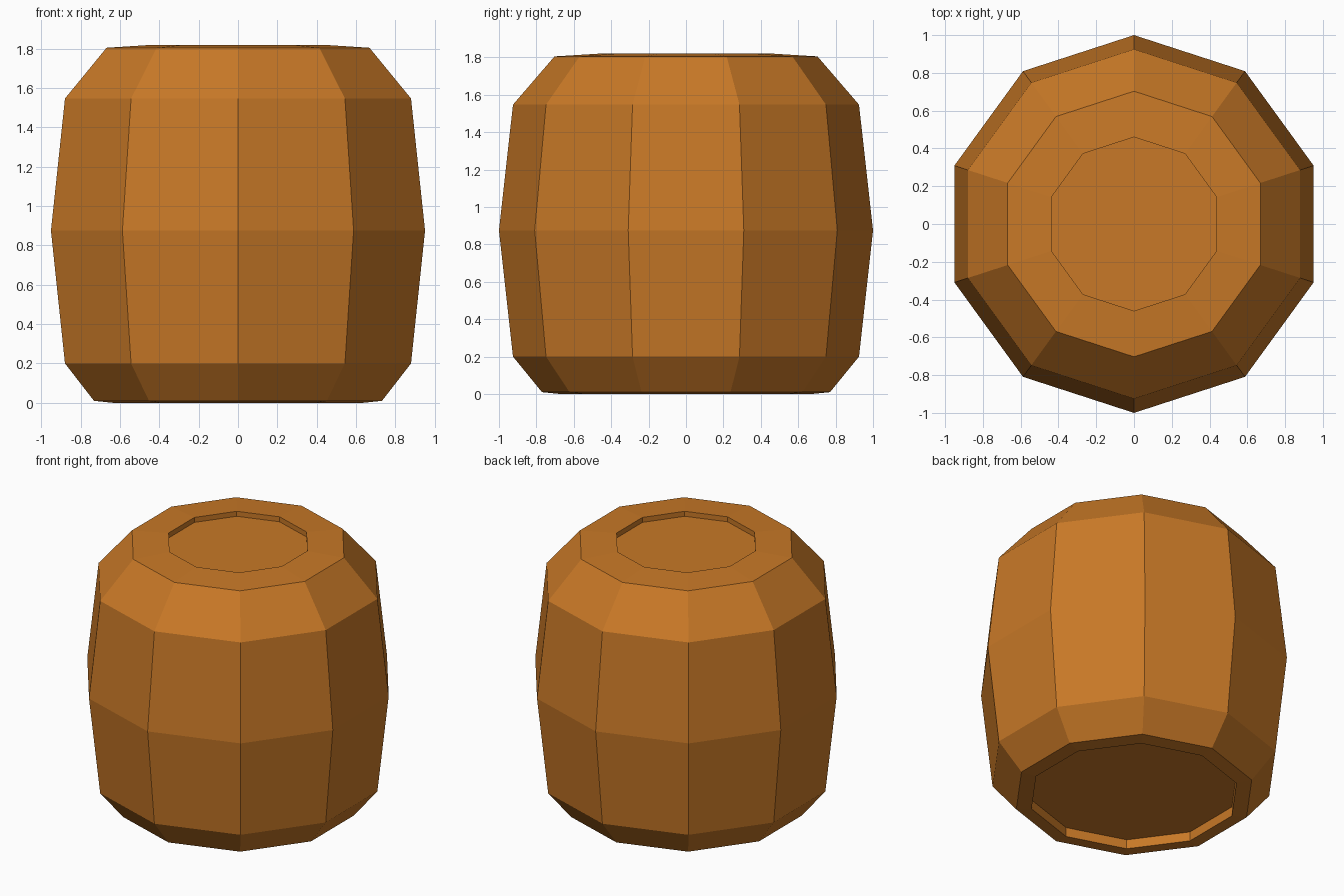
import bpy, bmesh
from math import pi, sin, cos

if "Cube" in bpy.data.objects:
    bpy.data.objects.remove(bpy.data.objects["Cube"])

SIDES = 10
# (radius, z) from the recessed base, up the outside, to the recessed lid
PROFILE = [(0.67, 0.065), (0.67, 0.0), (0.77, 0.01), (0.925, 0.2), (1.0, 0.875),
           (0.925, 1.547), (0.703, 1.805), (0.46, 1.82), (0.46, 1.785)]

# Barrel body: stacked decagon rings, corners pointing front and back
bm = bmesh.new()
rings = []
for r, z in PROFILE:
    angles = [pi / 2 + 2 * pi * i / SIDES for i in range(SIDES)]
    rings.append([bm.verts.new((r * cos(a), r * sin(a), z)) for a in angles])
for low, high in zip(rings, rings[1:]):
    for i in range(SIDES):
        j = (i + 1) % SIDES
        bm.faces.new((low[i], low[j], high[j], high[i]))

# Recessed base and lid panels
bm.faces.new(rings[0][::-1])
bm.faces.new(rings[-1])
bmesh.ops.recalc_face_normals(bm, faces=bm.faces)

mesh = bpy.data.meshes.new("barrel")
bm.to_mesh(mesh)
bm.free()
barrel = bpy.data.objects.new("barrel", mesh)
bpy.context.collection.objects.link(barrel)

# Orange-brown wood
wood = bpy.data.materials.new("wood")
wood.diffuse_color = (0.58, 0.19, 0.02, 1)
wood.use_nodes = True
wood.node_tree.nodes["Principled BSDF"].inputs["Base Color"].default_value = wood.diffuse_color
mesh.materials.append(wood)
